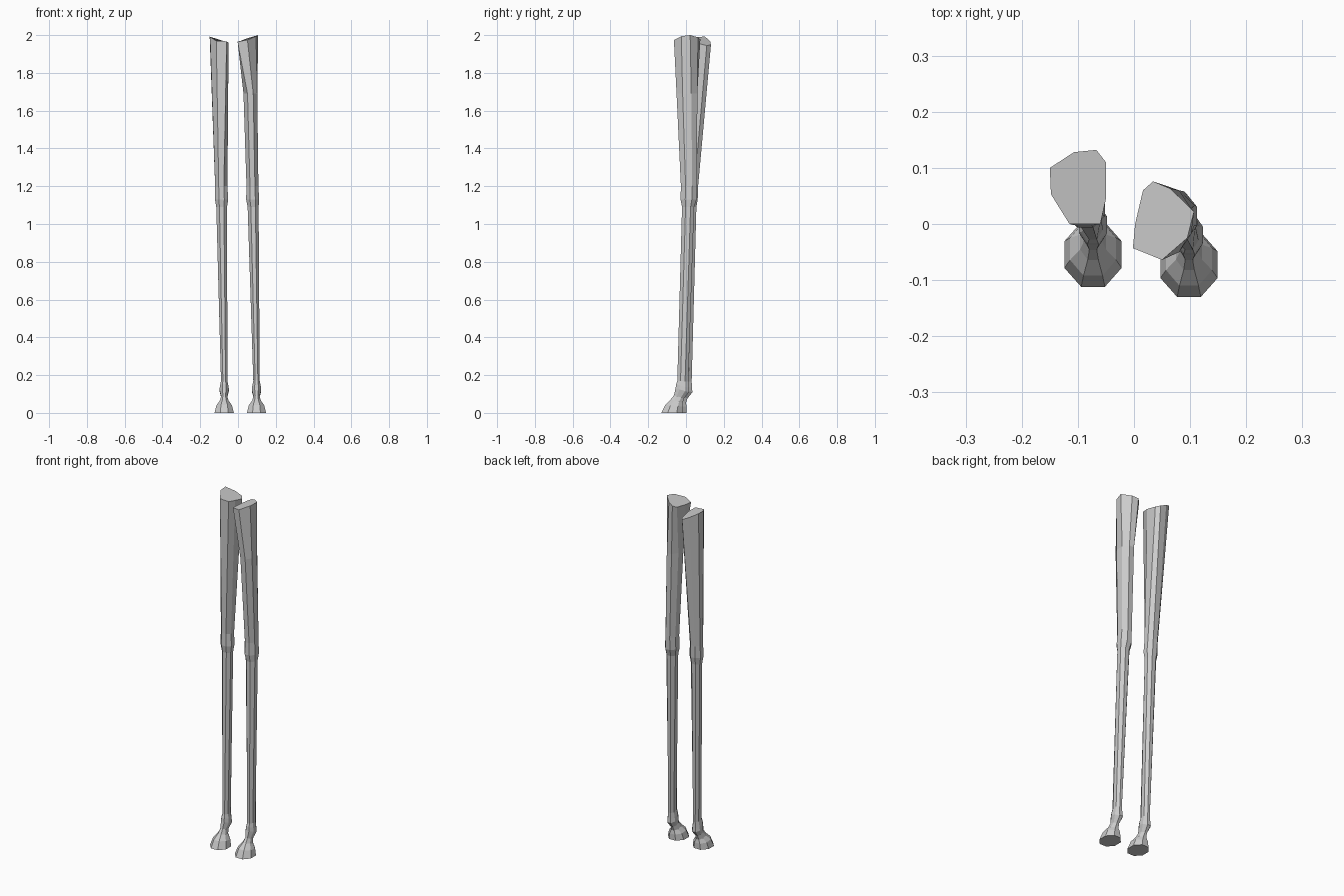
import bpy
import math

K = math.cos(math.pi / 8)


def ring(z, x0, x1, y0, y1, tilt=0.0):
    """Eight-sided ring filling the given x and y range; tilt raises its front."""
    cx, cy = (x0 + x1) / 2, (y0 + y1) / 2
    rx, ry = (x1 - x0) / 2 / K, (y1 - y0) / 2 / K
    pts = []
    for i in range(8):
        a = math.pi / 8 + i * math.pi / 4
        dy = ry * math.sin(a)
        pts.append((cx + rx * math.cos(a), cy + dy, z - tilt * dy))
    return pts


def loft(name, rings):
    """Skin a stack of rings and cap both ends."""
    verts = [p for r in rings for p in r]
    faces = [list(range(7, -1, -1)),
             list(range(len(verts) - 8, len(verts)))]
    for k in range(len(rings) - 1):
        for i in range(8):
            j = (i + 1) % 8
            faces.append((k * 8 + i, k * 8 + j, k * 8 + 8 + j, k * 8 + 8 + i))
    mesh = bpy.data.meshes.new(name)
    mesh.from_pydata(verts, [], faces)
    ob = bpy.data.objects.new(name, mesh)
    bpy.context.collection.objects.link(ob)
    return ob


def foot(cx, dy):
    """Hoof, pastern and fetlock: z, half width, front y, back y, tilt."""
    profile = [(0.0, 0.051, -0.130, -0.015, 0),
               (0.038, 0.041, -0.110, -0.015, 0.1),
               (0.062, 0.023, -0.082, -0.018, 0.25),
               (0.085, 0.016, -0.064, -0.010, 0.3),
               (0.120, 0.025, -0.055, 0.016, 0.3),
               (0.142, 0.022, -0.052, 0.014, 0.3),
               (0.168, 0.017, -0.046, 0.012, 0.1)]
    return [ring(z, cx - w, cx + w, a + dy, b + dy, t)
            for z, w, a, b, t in profile]


# Cut ends at the top of each leg
left_top = [(-0.050, 0.110, 1.945), (-0.067, 0.132, 1.948),
            (-0.107, 0.128, 1.968), (-0.150, 0.100, 1.992),
            (-0.148, 0.053, 1.990), (-0.115, 0.000, 1.970),
            (-0.060, 0.000, 1.967), (-0.050, 0.045, 1.960)]
right_top = [(0.107, 0.022, 2.000), (0.065, 0.063, 1.988),
             (0.034, 0.076, 1.978), (0.016, 0.060, 1.970),
             (0.002, 0.000, 1.966), (-0.002, -0.043, 1.965),
             (0.050, -0.064, 1.974), (0.095, -0.025, 1.994)]

# Left leg: foot, cannon, knee, thigh
loft("left_leg", foot(-0.073, 0.018) + [
    ring(1.09, -0.115, -0.058, 0.000, 0.055),
    ring(1.13, -0.122, -0.052, -0.006, 0.062),
    ring(1.20, -0.121, -0.056, -0.003, 0.064),
    left_top])

# Right leg: foot, cannon, knee, thigh
loft("right_leg", foot(0.098, 0.0) + [
    ring(1.09, 0.051, 0.109, -0.021, 0.043),
    ring(1.13, 0.043, 0.112, -0.029, 0.056),
    ring(1.20, 0.045, 0.108, -0.027, 0.058),
    ring(1.69, 0.029, 0.102, -0.050, 0.060),
    right_top])
